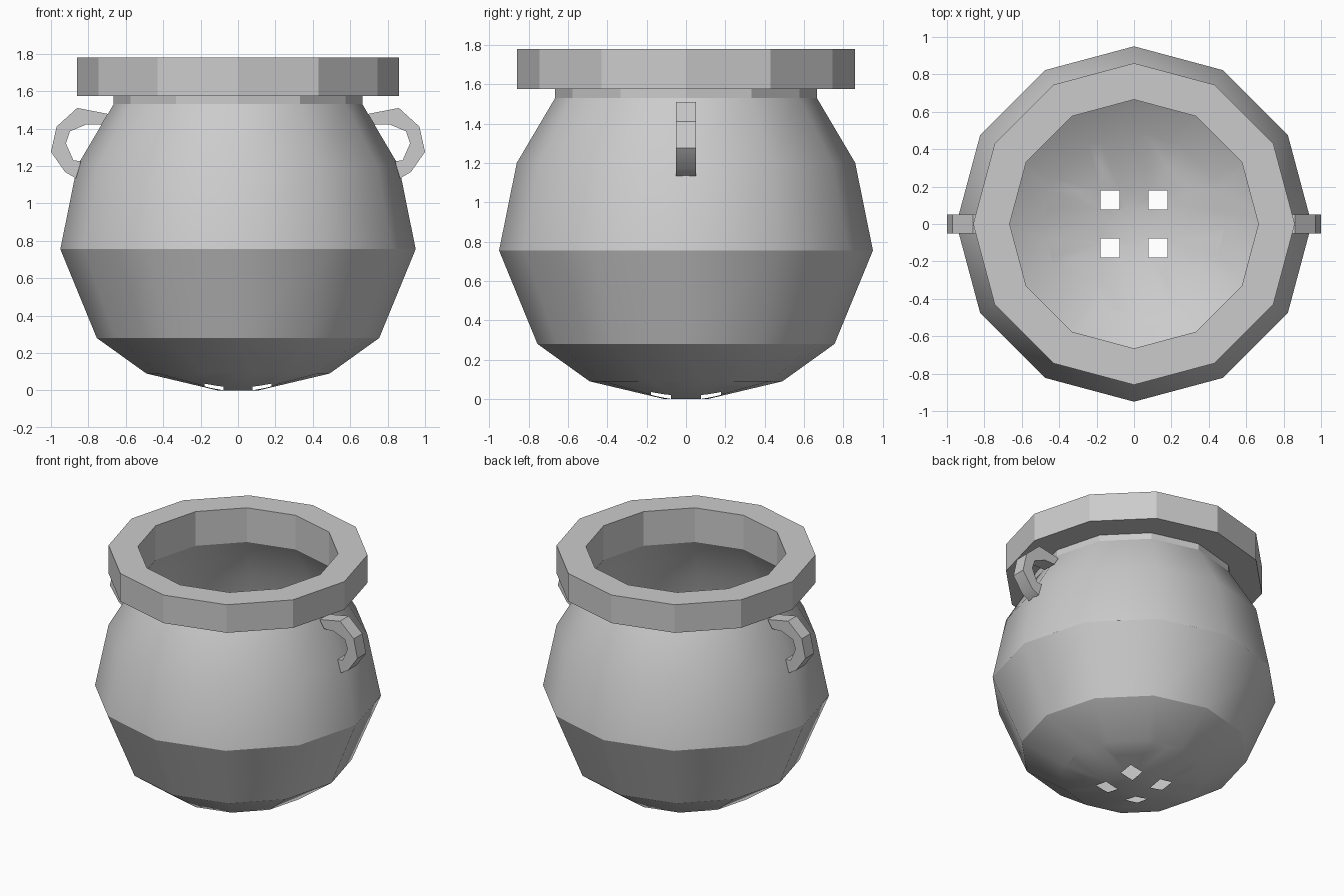
import bpy, bmesh, math
from mathutils import Vector

if "Cube" in bpy.data.objects:
    bpy.data.objects.remove(bpy.data.objects["Cube"])

SIDES = 12


def finish(bm, name):
    mesh = bpy.data.meshes.new(name)
    bm.to_mesh(mesh)
    bm.free()
    ob = bpy.data.objects.new(name, mesh)
    bpy.context.collection.objects.link(ob)
    bpy.ops.object.select_all(action='DESELECT')
    bpy.context.view_layer.objects.active = ob
    ob.select_set(True)
    bpy.ops.object.shade_smooth_by_angle(angle=math.radians(29.6))
    return ob


def lathe(profile, closed=False, base=False):
    bm = bmesh.new()
    rings = [[bm.verts.new((r * math.cos(2 * math.pi * j / SIDES),
                            r * math.sin(2 * math.pi * j / SIDES), z))
              for j in range(SIDES)] for r, z in profile]
    if base:
        bm.faces.new(rings[0][::-1])
    pairs = list(zip(rings, rings[1:]))
    if closed:
        pairs.append((rings[-1], rings[0]))
    for a, b in pairs:
        for j in range(SIDES):
            k = (j + 1) % SIDES
            bm.faces.new((a[j], a[k], b[k], b[j]))
    return bm


# Pot body: thin shell up to the neck
bm = lathe([(0.11, 0), (0.49, 0.09), (0.755, 0.28), (0.95, 0.755),
            (0.86, 1.2), (0.665, 1.53), (0.665, 1.575)], base=True)

# Four square drain holes in the base
LO, HI = 0.077, 0.178
for axis in (0, 1):
    for d in (-HI, -LO, LO, HI):
        co, no = Vector(), Vector()
        co[axis], no[axis] = d, 1
        faces = [f for f in bm.faces if f.calc_center_median().z < 0.089]
        edges = {e for f in faces for e in f.edges}
        verts = {v for f in faces for v in f.verts}
        bmesh.ops.bisect_plane(bm, geom=faces + list(edges) + list(verts),
                               dist=1e-5, plane_co=co, plane_no=no)
holes = []
for f in bm.faces:
    c = f.calc_center_median()
    if c.z < 0.09 and LO < abs(c.x) < HI and LO < abs(c.y) < HI:
        holes.append(f)
bmesh.ops.delete(bm, geom=holes, context='FACES')
finish(bm, "pot_body")

# Heavy rim ring
finish(lathe([(0.665, 1.575), (0.86, 1.575), (0.86, 1.78), (0.665, 1.78)],
             closed=True), "rim")

# Side handles: flat strap swept through outer / inner points (x, z)
outer = [(0.695, 1.478), (0.86, 1.51), (0.97, 1.41), (1.0, 1.275),
         (0.925, 1.168), (0.866, 1.133)]
inner = [(0.73, 1.42), (0.81, 1.422), (0.898, 1.385), (0.92, 1.32),
         (0.88, 1.23), (0.84, 1.225)]
bm = bmesh.new()
sections = [[bm.verts.new((x, y, z)) for (x, z), y in
             ((o, -0.05), (o, 0.05), (i, 0.05), (i, -0.05))]
            for o, i in zip(outer, inner)]
for a, b in zip(sections, sections[1:]):
    for j in range(4):
        k = (j + 1) % 4
        bm.faces.new((a[j], a[k], b[k], b[j]))
bm.faces.new(sections[0][::-1])
bm.faces.new(sections[-1])
bmesh.ops.recalc_face_normals(bm, faces=bm.faces)
handles = finish(bm, "side_handles")
handles.modifiers.new("Mirror", 'MIRROR').use_axis[0] = True
